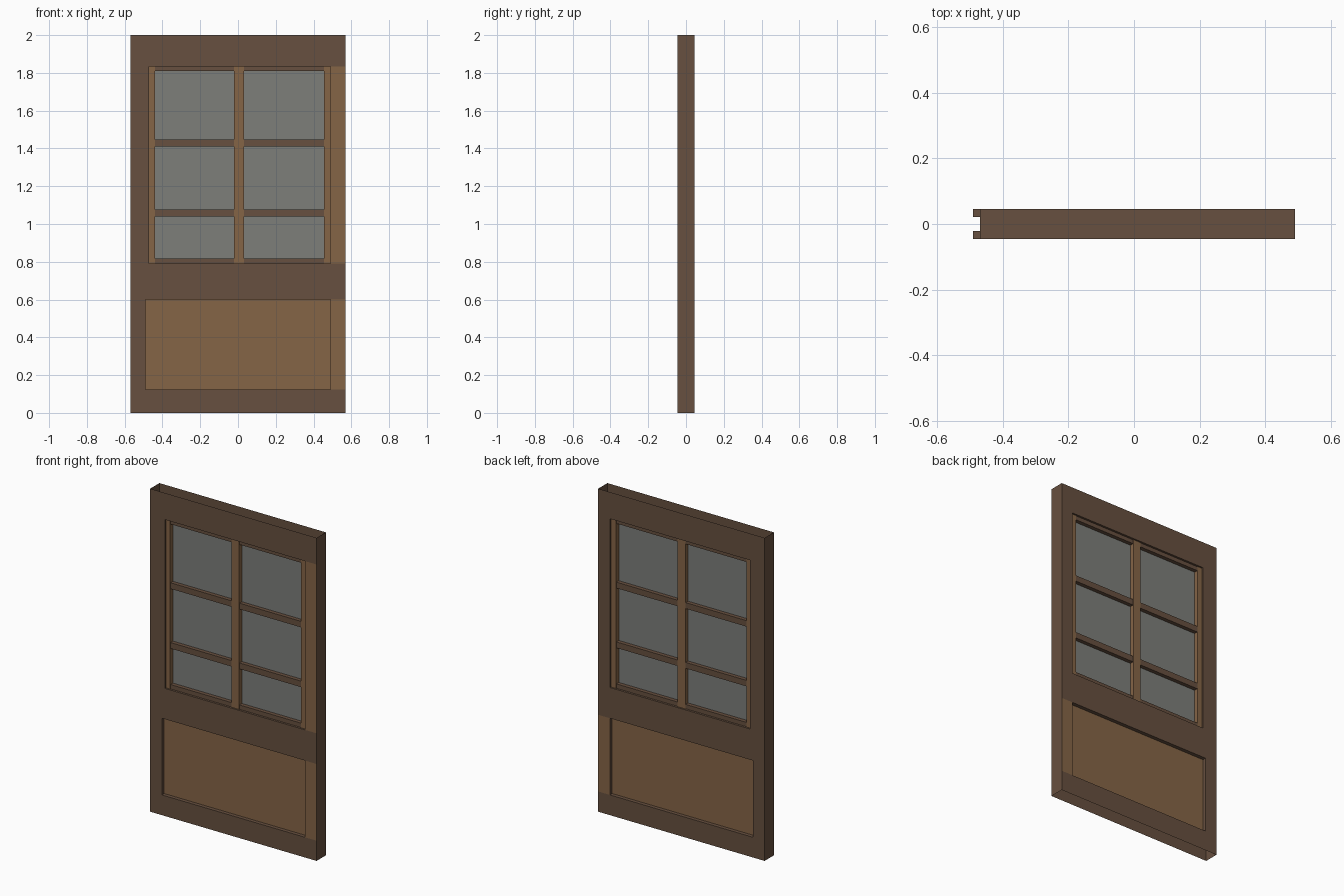
import bpy, bmesh

if "Cube" in bpy.data.objects:
    bpy.data.objects.remove(bpy.data.objects["Cube"])


def material(name, rgb):
    m = bpy.data.materials.new(name)
    m.diffuse_color = (*rgb, 1)
    m.use_nodes = True
    m.node_tree.nodes["Principled BSDF"].inputs["Base Color"].default_value = m.diffuse_color
    return m


DARK = material("dark_wood", (0.135, 0.08, 0.05))
LIGHT = material("light_wood", (0.235, 0.13, 0.062))
GLASS = material("grey_glass", (0.205, 0.21, 0.195))

W, D, H = 0.57, 0.045, 2.0            # half width, half depth, height
WIN = (-0.47, 0.49, 0.79, 1.835)      # window opening: x0, x1, z0, z1
PAN = (-0.49, 0.49, 0.125, 0.60)      # lower panel opening
RECESS = 0.022


def finish(name, bm, mats):
    bmesh.ops.remove_doubles(bm, verts=bm.verts, dist=1e-5)
    bmesh.ops.recalc_face_normals(bm, faces=bm.faces)
    me = bpy.data.meshes.new(name)
    bm.to_mesh(me)
    bm.free()
    for m in mats:
        me.materials.append(m)
    ob = bpy.data.objects.new(name, me)
    bpy.context.collection.objects.link(ob)
    return ob


def quad(bm, pts, mat=0):
    bm.faces.new([bm.verts.new(p) for p in pts]).material_index = mat


def tube(bm, rect, y0, y1):
    """Four reveal walls round an opening, between two depths."""
    x0, x1, z0, z1 = rect
    c = [(x0, z0), (x1, z0), (x1, z1), (x0, z1)]
    for (ax, az), (bx, bz) in zip(c, c[1:] + c[:1]):
        quad(bm, [(ax, y0, az), (bx, y0, bz), (bx, y1, bz), (ax, y1, az)])


def box(name, x0, x1, z0, z1, half, mat):
    bm = bmesh.new()
    bmesh.ops.create_cube(bm, size=1)
    for v in bm.verts:
        v.co = (x1 if v.co.x > 0 else x0,
                half if v.co.y > 0 else -half,
                z1 if v.co.z > 0 else z0)
    return finish(name, bm, [mat])


# Door frame: hollow shell, open at the top and bottom
bm = bmesh.new()
xs = [-W, -0.49, -0.47, 0.49, W]
zs = [0, 0.125, 0.60, 0.79, 1.835, H]
for y in (-D, D):
    for x0, x1 in zip(xs, xs[1:]):
        for z0, z1 in zip(zs, zs[1:]):
            cx, cz = (x0 + x1) / 2, (z0 + z1) / 2
            if any(r[0] < cx < r[1] and r[2] < cz < r[3] for r in (WIN, PAN)):
                continue
            in_panel = PAN[2] < cz < PAN[3]
            in_window = WIN[2] < cz < WIN[3] and y < 0
            light = cx > 0.49 and (in_panel or in_window)
            quad(bm, [(x0, y, z0), (x1, y, z0), (x1, y, z1), (x0, y, z1)], int(light))
for x in (-W, W):
    for z0, z1 in zip(zs, zs[1:]):
        quad(bm, [(x, -D, z0), (x, D, z0), (x, D, z1), (x, -D, z1)])
# reveals of the window and of the recessed panel on both faces
tube(bm, WIN, -D, D)
tube(bm, PAN, -D, -RECESS)
tube(bm, PAN, RECESS, D)
finish("door_frame", bm, [DARK, LIGHT])

# Lower panel: one flat sheet per face
for side, s in (("front", -1), ("back", 1)):
    bm = bmesh.new()
    x0, x1, z0, z1 = PAN
    pts = [(x0, s * RECESS, z0), (x1, s * RECESS, z0), (x1, s * RECESS, z1), (x0, s * RECESS, z1)]
    quad(bm, pts if s < 0 else pts[::-1])
    me_ob = finish(side + "_panel", bm, [LIGHT])
    if me_ob.data.polygons[0].normal.y * s < 0:
        me_ob.data.flip_normals()

# Window bars: uprights in light wood, crossbars in dark wood
for name, x0, x1 in (("left_window_strip", -0.47, -0.44),
                     ("window_mullion", -0.02, 0.033),
                     ("right_window_strip", 0.455, 0.49)):
    box(name, x0, x1, WIN[2], WIN[3], 0.035, LIGHT)
for name, z0, z1 in (("bottom_window_strip", 0.79, 0.817),
                     ("lower_crossbar", 1.04, 1.077),
                     ("upper_crossbar", 1.41, 1.447),
                     ("top_window_strip", 1.81, 1.835)):
    for side, x0, x1 in (("left", -0.44, -0.02), ("right", 0.033, 0.455)):
        box(f"{name}_{side}", x0, x1, z0, z1, 0.032, DARK)

# Glass panes
for side, x0, x1 in (("left", -0.44, -0.02), ("right", 0.033, 0.455)):
    for i, (z0, z1) in enumerate(((0.817, 1.04), (1.077, 1.41), (1.447, 1.81))):
        box(f"glass_pane_{side}_{i + 1}", x0, x1, z0, z1, 0.008, GLASS)
